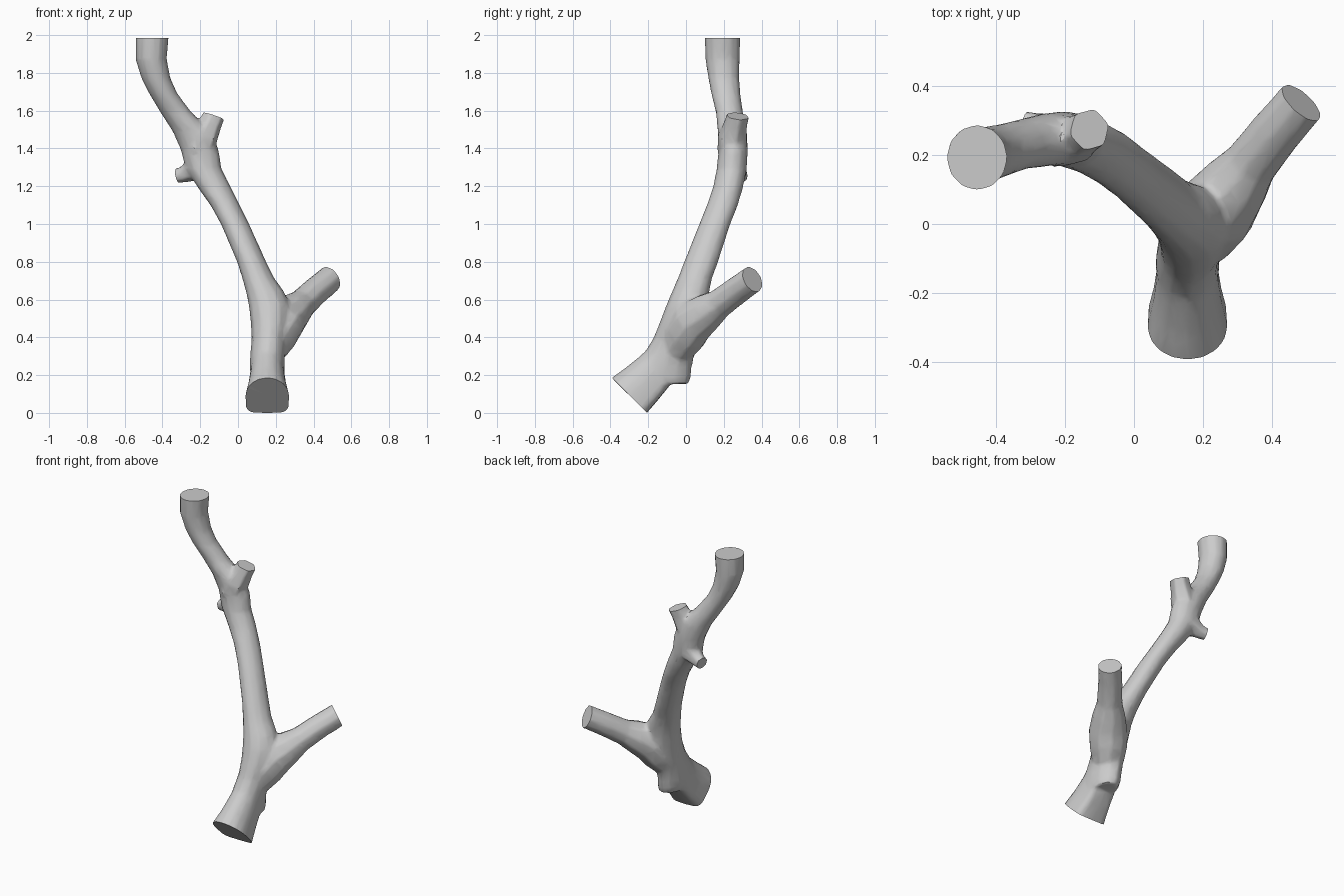
import bpy, bmesh, math
from mathutils import Vector

cube = bpy.data.objects.get("Cube")
if cube:
    bpy.data.objects.remove(cube, do_unlink=True)

wood = bpy.data.materials.new("pale grey wood")
wood.use_nodes = True
GREY = (0.6, 0.6, 0.6, 1)
wood.diffuse_color = GREY
wood.node_tree.nodes["Principled BSDF"].inputs["Base Color"].default_value = GREY

bm = bmesh.new()


def angles(sides):
    return [math.tau * k / sides for k in range(sides)]


def loft(rings):
    """Skin a list of closed rings and cap both ends."""
    loops = [[bm.verts.new(p) for p in ring] for ring in rings]
    n = len(loops[0])
    for a, b in zip(loops, loops[1:]):
        for i in range(n):
            j = (i + 1) % n
            bm.faces.new((a[i], a[j], b[j], b[i]))
    bm.faces.new(loops[0][::-1])
    bm.faces.new(loops[-1])


def limb(path, sides):
    """Round tube along (x, y, z, radius) points, rings square to the path."""
    pts = [Vector(p[:3]) for p in path]
    rings = []
    for i, p in enumerate(path):
        axis = (pts[min(i + 1, len(pts) - 1)] - pts[max(i - 1, 0)]).normalized()
        u = axis.cross(Vector((0.3, -1, 0.1))).normalized()
        v = axis.cross(u)
        rings.append([pts[i] + p[3] * (u * math.cos(t) + v * math.sin(t))
                      for t in angles(sides)])
    loft(rings)


def arch(x, y, z, width, height):
    """Ring facing down and forward: round above, squared off below."""
    ring = []
    for t in angles(16):
        c, s = math.cos(t), math.sin(t)
        power = 1 if s > -0.01 else 0.4
        side = math.copysign(abs(c) ** power, c) * width
        rise = math.copysign(abs(s) ** power, s) * height * 0.707
        ring.append((x + side, y - rise, z + rise))
    return ring


# Main stem: height, then x range and y range of each level slice
stem = [
    (0.16, 0.09, 0.24, -0.25, 0.01), (0.20, 0.07, 0.245, -0.27, 0.022),
    (0.25, 0.065, 0.245, -0.27, 0.025),
    (0.32, 0.068, 0.245, -0.22, 0.042), (0.40, 0.075, 0.25, -0.17, 0.075),
    (0.50, 0.07, 0.27, -0.13, 0.10), (0.58, 0.06, 0.27, -0.10, 0.11),
    (0.65, 0.045, 0.24, -0.07, 0.12), (0.72, 0.025, 0.19, -0.04, 0.135),
    (0.80, 0.0, 0.15, -0.01, 0.165), (1.0, -0.085, 0.06, 0.07, 0.23),
    (1.1, -0.14, 0.01, 0.11, 0.27), (1.2, -0.21, -0.04, 0.145, 0.30),
    (1.3, -0.275, -0.09, 0.165, 0.32), (1.4, -0.30, -0.105, 0.175, 0.325),
    (1.5, -0.345, -0.15, 0.17, 0.32), (1.6, -0.41, -0.25, 0.16, 0.30),
    (1.7, -0.47, -0.325, 0.135, 0.285), (1.78, -0.51, -0.36, 0.12, 0.28),
    (1.88, -0.54, -0.38, 0.105, 0.282), (2.05, -0.54, -0.365, 0.10, 0.285),
]
loft([[((x0 + x1) / 2 + 0.52 * (x1 - x0) * math.cos(t),
        (y0 + y1) / 2 + 0.52 * (y1 - y0) * math.sin(t), z)
       for t in angles(12)] for z, x0, x1, y0, y1 in stem])

# Flared foot leaning forward and down
loft([arch(0.155, -0.08, 0.33, 0.08, 0.09), arch(0.155, -0.17, 0.225, 0.09, 0.112),
      arch(0.155, -0.235, 0.16, 0.10, 0.122), arch(0.155, -0.30, 0.10, 0.116, 0.132),
      arch(0.155, -0.345, 0.055, 0.118, 0.137)])
# Side branch
limb([(0.165, -0.05, 0.35, 0.10), (0.20, -0.005, 0.42, 0.118),
      (0.24, 0.04, 0.49, 0.12), (0.295, 0.115, 0.545, 0.102),
      (0.34, 0.175, 0.585, 0.08), (0.41, 0.265, 0.652, 0.076),
      (0.51, 0.38, 0.735, 0.073)], 9)
# Upper and lower snapped twigs
limb([(-0.22, 0.24, 1.38, 0.08), (-0.185, 0.245, 1.46, 0.082),
      (-0.15, 0.262, 1.53, 0.066), (-0.115, 0.282, 1.61, 0.06)], 6)
limb([(-0.17, 0.24, 1.33, 0.085), (-0.23, 0.262, 1.30, 0.07),
      (-0.285, 0.28, 1.27, 0.047), (-0.345, 0.298, 1.255, 0.04)], 6)

mesh = bpy.data.meshes.new("limbs")
bm.to_mesh(mesh)
bm.free()
branch = bpy.data.objects.new("broken_branch", mesh)
bpy.context.collection.objects.link(branch)

# Fuse the limbs into one skin with soft joints
fuse = branch.modifiers.new("fuse", 'REMESH')
fuse.mode = 'VOXEL'
fuse.voxel_size = 0.011
soften = branch.modifiers.new("soften", 'SMOOTH')
soften.factor = 0.5
soften.iterations = 6
thin = branch.modifiers.new("thin", 'DECIMATE')
thin.ratio = 0.12
bpy.context.view_layer.update()
fused = bpy.data.meshes.new_from_object(
    branch.evaluated_get(bpy.context.evaluated_depsgraph_get()))
branch.modifiers.clear()
branch.data = fused
bpy.data.meshes.remove(mesh)
fused.name = "broken_branch"

# Saw the ends off flat: point on the cut, outward direction, reach
cuts = [
    ((-0.455, 0.195, 1.993), (0, 0, 1), 0.16),
    ((0.155, -0.30, 0.10), (0, -1, -1), 0.22),
    ((0.485, 0.352, 0.712), (0.62, 0.68, 0.4), 0.12),
    ((-0.13, 0.273, 1.578), (0.3, 0.1, 0.9), 0.10),
    ((-0.32, 0.29, 1.262), (-0.9, 0.3, -0.2), 0.07),
]
bm = bmesh.new()
bm.from_mesh(fused)
for point, out, reach in cuts:
    point, out = Vector(point), Vector(out).normalized()
    faces = [f for f in bm.faces if (f.calc_center_median() - point).length < reach]
    geom = faces + list({e for f in faces for e in f.edges}) + list({v for f in faces for v in f.verts})
    bmesh.ops.bisect_plane(bm, geom=geom, plane_co=point, plane_no=out, dist=1e-4)
    beyond = [v for v in bm.verts if (v.co - point).length < reach
              and (v.co - point).dot(out) > 2e-4]
    bmesh.ops.delete(bm, geom=beyond, context='VERTS')
    # Close the cut with a fan of triangles
    rim = [e for e in bm.edges if e.is_boundary
           and (e.verts[0].co - point).length < reach]
    hub = bm.verts.new(point)
    for e in rim:
        bm.faces.new((e.verts[0], e.verts[1], hub))
bmesh.ops.recalc_face_normals(bm, faces=bm.faces)
# Rest on the ground
low = min(v.co.z for v in bm.verts)
bmesh.ops.translate(bm, verts=bm.verts, vec=(0, 0, -low))
bm.to_mesh(fused)
bm.free()
fused.materials.clear()
fused.materials.append(wood)

bpy.ops.object.select_all(action='DESELECT')
branch.select_set(True)
bpy.context.view_layer.objects.active = branch
bpy.ops.object.shade_smooth_by_angle(angle=math.radians(35))
